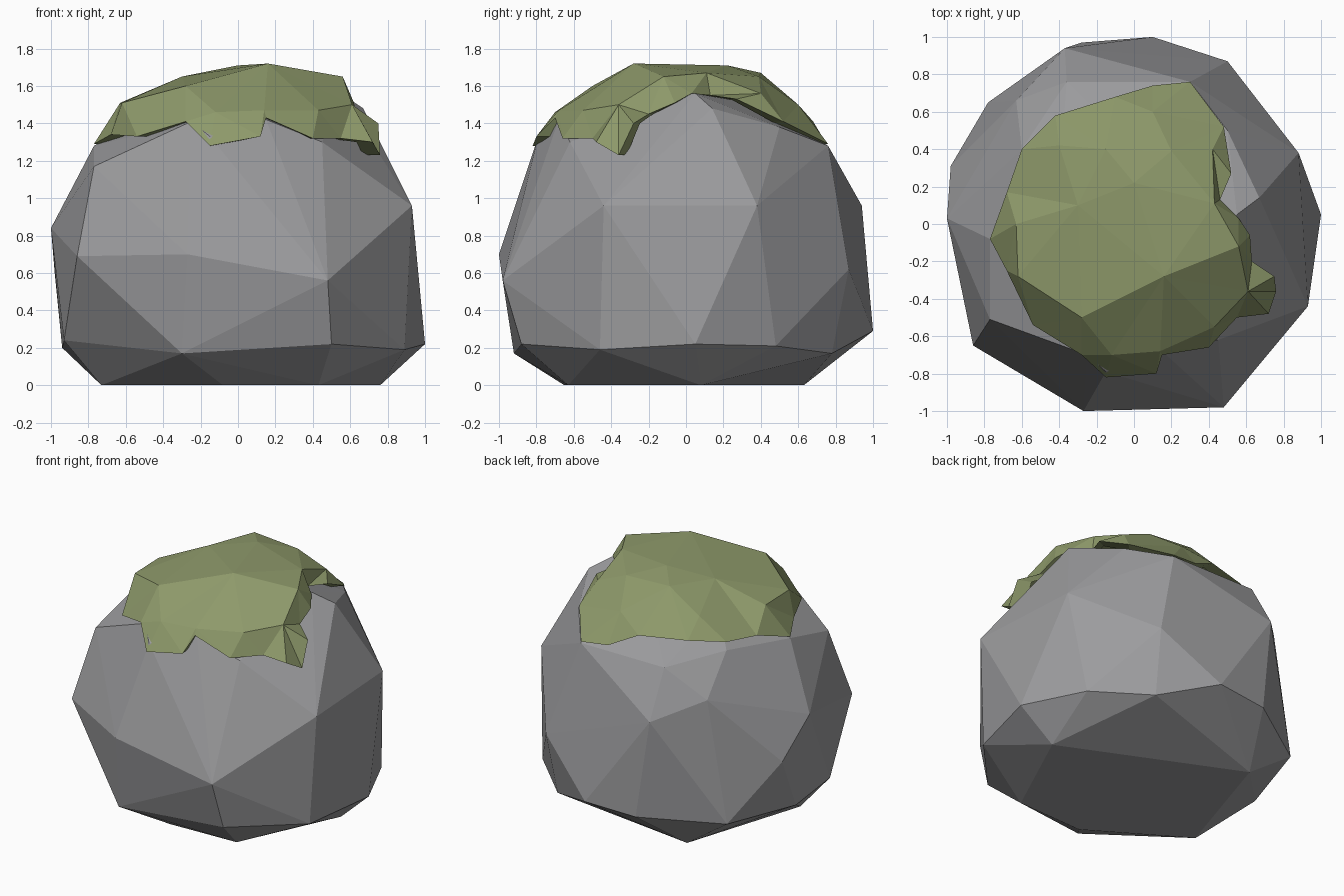
import bpy
import bmesh
from mathutils import Vector
from mathutils.geometry import delaunay_2d_cdt

default_cube = bpy.data.objects.get("Cube")
if default_cube:
    bpy.data.objects.remove(default_cube, do_unlink=True)


def make_material(name, colour):
    material = bpy.data.materials.new(name)
    material.use_nodes = True
    material.diffuse_color = (*colour, 1)
    shader = material.node_tree.nodes["Principled BSDF"]
    shader.inputs["Base Color"].default_value = (*colour, 1)
    shader.inputs["Roughness"].default_value = 1
    return material


def finish(bm, name, material):
    """Turn a bmesh into a flat shaded object with one material."""
    bmesh.ops.recalc_face_normals(bm, faces=bm.faces)
    mesh = bpy.data.meshes.new(name)
    bm.to_mesh(mesh)
    bm.free()
    mesh.materials.append(material)
    obj = bpy.data.objects.new(name, mesh)
    bpy.context.scene.collection.objects.link(obj)
    return obj


def build_boulder(name, bands, material):
    """Wrap a faceted stone around bands of corner points."""
    bm = bmesh.new()
    for band in bands:
        for corner in band:
            bm.verts.new(corner)
    hull = bmesh.ops.convex_hull(bm, input=bm.verts)
    loose = [item for item in hull["geom_interior"]
             if isinstance(item, bmesh.types.BMVert)]
    bmesh.ops.delete(bm, geom=loose, context="VERTS")
    return finish(bm, name, material)


def build_cap(name, rim, crown, material, tuck):
    """Drape a faceted sheet over the crown points and tuck its rim inward."""
    points = [Vector(p) for p in rim + crown]
    count = len(rim)
    border = [(i, (i + 1) % count) for i in range(count)]
    result = delaunay_2d_cdt([p.xy for p in points], border, [], 1, 1e-5)
    flat, faces, origins = result[0], result[2], result[3]

    bm = bmesh.new()
    verts = []
    for position, origin in zip(flat, origins):
        height = points[origin[0]].z
        verts.append(bm.verts.new((position.x, position.y, height)))
    for face in faces:
        bm.faces.new([verts[i] for i in face])

    # Folded edge that runs back into the stone
    edges = [e for e in bm.edges if e.is_boundary]
    folded = bmesh.ops.extrude_edge_only(bm, edges=edges)["geom"]
    for item in folded:
        if isinstance(item, bmesh.types.BMVert):
            item.co.x *= tuck
            item.co.y *= tuck
    return finish(bm, name, material)


stone_grey = make_material("stone grey", (.33, .33, .34))
moss_green = make_material("moss green", (.27, .32, .145))

# Boulder corners, from the ground up
foot = [(x, y, 0) for x, y in (
    (-.73, -.25), (-.08, -.65), (.43, -.63), (.76, .08), (-.45, .63))]
lower = [
    (-.3, -.92, .17), (.5, -.88, .22), (.89, -.46, .19), (1, .05, .22),
    (.8, .48, .21), (.47, .78, .17), (.1, 1, .29), (-.28, .97, .27),
    (-.78, .65, .23), (-.94, .1, .2), (-.93, -.3, .24)]
waist = [
    (-.27, -1, .7), (.48, -.98, .56), (.93, -.44, .96), (.88, .38, .96),
    (.5, .87, .62), (-.37, .94, .96),
    (-.98, .31, .6), (-1, .03, .84), (-.86, -.65, .69)]
shoulder = [
    (-.77, -.51, 1.17), (-.15, -.79, 1.33), (.45, -.62, 1.3),
    (.3, .76, 1.28), (-.36, .76, 1.28), (-.63, .66, 1.08),
    (-.6, .4, 1.33), (-.77, -.08, 1.28), (.5, .5, 1.38)]
summit = [
    (-.25, -.7, 1.41), (.15, -.68, 1.42), (.67, .14, 1.48),
    (.55, .05, 1.56), (-.4, .2, 1.5), (0, .4, 1.5), (.1, -.35, 1.56)]
build_boulder("boulder", [foot, lower, waist, shoulder, summit], stone_grey)

# Ragged moss cap: its rim, then the raised points inside it
moss_rim = [
    (-.77, -.08, 1.29), (-.68, .17, 1.37), (-.6, .4, 1.39),
    (-.42, .58, 1.42), (-.1, .68, 1.41), (.1, .74, 1.31), (.3, .76, 1.29),
    (.48, .52, 1.41), (.52, .27, 1.53), (.46, .13, 1.55), (.56, .03, 1.56),
    (.62, -.06, 1.51), (.63, -.2, 1.45), (.75, -.28, 1.4),
    (.76, -.36, 1.23), (.72, -.48, 1.3), (.55, -.5, 1.32),
    (.4, -.66, 1.32), (.15, -.7, 1.43), (.12, -.8, 1.33),
    (-.15, -.82, 1.28), (-.28, -.7, 1.41), (-.54, -.54, 1.33),
    (-.68, -.25, 1.34)]
moss_crown = [
    (.16, -.28, 1.72), (0, .22, 1.71), (-.3, .1, 1.65),
    (-.28, -.5, 1.6), (.56, -.12, 1.65), (.43, .11, 1.67),
    (-.15, .4, 1.67), (.2, .39, 1.65), (-.63, 0, 1.51),
    (-.62, -.28, 1.51), (.1, .6, 1.5), (-.4, .42, 1.53),
    (.61, -.36, 1.5), (.43, -.55, 1.47), (.14, -.68, 1.47),
    (-.12, -.7, 1.46), (.42, .4, 1.56)]
build_cap("moss_cap", moss_rim, moss_crown, moss_green, .88)
